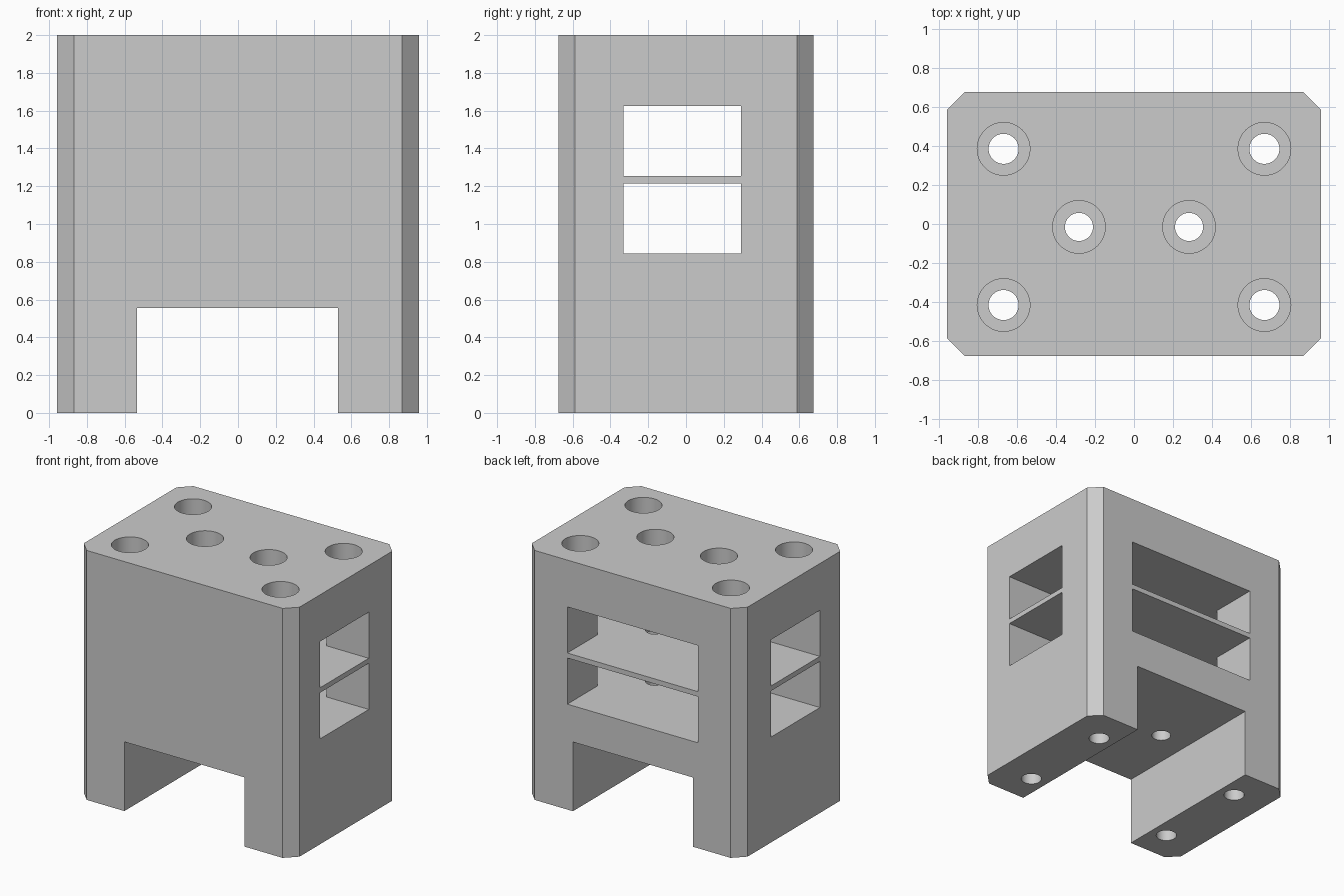
import bpy
import bmesh
import math

# Remove the default cube
default = bpy.data.objects.get("Cube")
if default:
    bpy.data.objects.remove(default, do_unlink=True)

HALF_X, HALF_Y, HEIGHT = 0.957, 0.675, 2.0
CHAMFER = 0.088

grey = bpy.data.materials.new("light grey")
grey.use_nodes = True
colour = (0.6, 0.6, 0.6, 1.0)
grey.diffuse_color = colour
grey.node_tree.nodes["Principled BSDF"].inputs["Base Color"].default_value = colour


def prism(name, outline, z0, z1):
    """Extrude a counter-clockwise plan outline between two heights."""
    bm = bmesh.new()
    base = bm.faces.new([bm.verts.new((x, y, z0)) for x, y in outline])
    top = bmesh.ops.extrude_face_region(bm, geom=[base])["geom"]
    for v in top:
        if isinstance(v, bmesh.types.BMVert):
            v.co.z = z1
    bmesh.ops.recalc_face_normals(bm, faces=bm.faces)
    mesh = bpy.data.meshes.new(name)
    bm.to_mesh(mesh)
    bm.free()
    obj = bpy.data.objects.new(name, mesh)
    bpy.context.collection.objects.link(obj)
    mesh.materials.append(grey)
    return obj


def rectangle(x0, x1, y0, y1):
    return [(x0, y0), (x1, y0), (x1, y1), (x0, y1)]


def circle(cx, cy, r, sides=48):
    angles = [math.tau * i / sides for i in range(sides)]
    return [(cx + r * math.cos(a), cy + r * math.sin(a)) for a in angles]


# Block with chamfered vertical corners
outline = []
for sx, sy in ((1, -1), (1, 1), (-1, 1), (-1, -1)):
    pair = [(sx * HALF_X, sy * (HALF_Y - CHAMFER)),
            (sx * (HALF_X - CHAMFER), sy * HALF_Y)]
    outline += pair if sx * sy > 0 else pair[::-1]
block = prism("bracket_block", outline, 0, HEIGHT)

# Gap between the two feet
cutters = [prism("foot_gap_cutter", rectangle(-0.535, 0.53, -1, 1), -0.5, 0.555)]

# Two T-shaped bays, open to both sides and to the back
bay = [(-1.2, -0.33), (1.2, -0.33), (1.2, 0.29), (0.58, 0.29),
       (0.58, 1), (-0.58, 1), (-0.58, 0.29), (-1.2, 0.29)]
for z0, z1 in ((0.845, 1.215), (1.255, 1.625)):
    cutters.append(prism("bay_cutter", bay, z0, z1))

# Counterbored screw holes, four at the corners and two in the middle
for side in (-1, 1):
    for x, y, r in ((0.668, 0.385, 0.077), (0.668, -0.415, 0.077), (0.282, -0.015, 0.072)):
        cutters.append(prism("screw_hole_cutter", circle(side * x, y, r), -0.5, 2.5))
        cutters.append(prism("counterbore_cutter", circle(side * x, y, 0.135), 1.75, 2.5))

bpy.context.view_layer.objects.active = block
for cutter in cutters:
    cutter.hide_render = True
    mod = block.modifiers.new("cut", 'BOOLEAN')
    mod.operation = 'DIFFERENCE'
    mod.solver = 'EXACT'
    mod.object = cutter
    bpy.ops.object.modifier_apply(modifier=mod.name)
    bpy.data.objects.remove(cutter, do_unlink=True)

# Smooth hole walls, crisp edges elsewhere
bpy.ops.object.select_all(action='DESELECT')
block.select_set(True)
bpy.ops.object.shade_smooth_by_angle(angle=math.radians(30))
